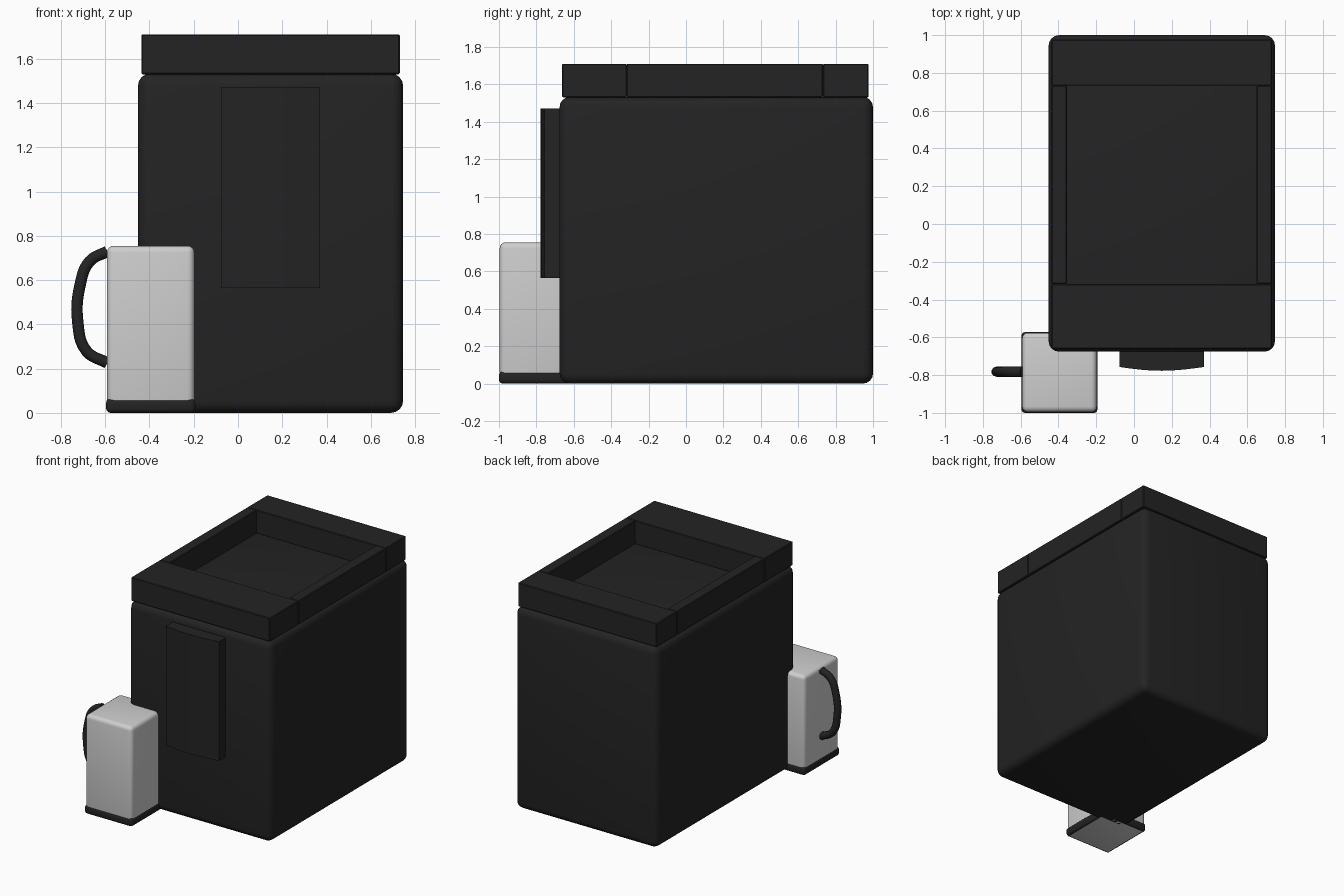
import bpy, bmesh, math
from mathutils import Vector

cube = bpy.data.objects.get("Cube")
if cube:
    bpy.data.objects.remove(cube, do_unlink=True)


def material(name, value):
    m = bpy.data.materials.new(name)
    m.use_nodes = True
    col = (value, value, value, 1)
    m.diffuse_color = col
    b = m.node_tree.nodes["Principled BSDF"]
    b.inputs["Base Color"].default_value = col
    b.inputs["Roughness"].default_value = 0.6
    return m


dark = material("charcoal plastic", 0.017)
light = material("pale grey", 0.62)


def finish(name, bm, mats, smooth=True):
    bmesh.ops.recalc_face_normals(bm, faces=bm.faces)
    mesh = bpy.data.meshes.new(name)
    bm.to_mesh(mesh)
    bm.free()
    ob = bpy.data.objects.new(name, mesh)
    bpy.context.collection.objects.link(ob)
    for m in mats:
        mesh.materials.append(m)
    if smooth:
        bpy.ops.object.select_all(action="DESELECT")
        ob.select_set(True)
        bpy.context.view_layer.objects.active = ob
        bpy.ops.object.shade_smooth_by_angle(angle=math.radians(35))
    return ob


def box(name, lo, hi, bevel, segments, mats, bottom=0):
    """Rounded box between two corners; bottom is the material slot underneath."""
    lo, hi = Vector(lo), Vector(hi)
    bm = bmesh.new()
    bmesh.ops.create_cube(bm, size=1)
    bmesh.ops.scale(bm, vec=hi - lo, verts=bm.verts)
    bmesh.ops.translate(bm, vec=(lo + hi) / 2, verts=bm.verts)
    bmesh.ops.bevel(bm, geom=bm.edges[:], offset=bevel, segments=segments,
                    profile=0.5, affect="EDGES")
    bm.normal_update()
    for f in bm.faces:
        if f.normal.z < -0.99:
            f.material_index = bottom
    return finish(name, bm, mats)


# Main housing
box("body", (-0.452, -0.676, 0), (0.746, 1.0, 1.533), 0.055, 4, [dark])

# Raised rim on top: two wide bars and two thin rails around a tray
Z0, Z1 = 1.53, 1.71
box("rim_front_bar", (-0.437, -0.662, Z0), (0.731, -0.317, Z1), 0.005, 1, [dark])
box("rim_back_bar", (-0.437, 0.732, Z0), (0.731, 0.976, Z1), 0.005, 1, [dark])
for side, x0, x1 in (("right", -0.437, -0.355), ("left", 0.648, 0.731)):
    box(f"rim_{side}_rail", (x0, -0.317, Z0), (x1, 0.732, Z1), 0.005, 1, [dark])

# Front panel with a gently bowed face
bm = bmesh.new()
steps = 8
x0, x1 = -0.077, 0.37
profile = [(x1, -0.65), (x0, -0.65)]
for i in range(steps + 1):
    t = i / steps
    profile.append((x0 + (x1 - x0) * t, -0.757 - 0.02 * math.sin(math.pi * t)))
face = bm.faces.new([bm.verts.new((x, y, 0.565)) for x, y in profile])
ext = bmesh.ops.extrude_face_region(bm, geom=[face])
bmesh.ops.translate(bm, vec=(0, 0, 0.907),
                    verts=[v for v in ext["geom"] if isinstance(v, bmesh.types.BMVert)])
finish("front_panel", bm, [dark])

# Jug and its dark foot, pale underneath
box("jug", (-0.592, -0.996, 0.03), (-0.197, -0.576, 0.755), 0.03, 4, [light])
box("jug_foot", (-0.596, -1.0, 0), (-0.193, -0.572, 0.065), 0.02, 3, [dark, light], 1)

# Jug handle: round tube along a smooth path
curve = bpy.data.curves.new("jug_handle", "CURVE")
curve.dimensions = "3D"
curve.bevel_depth = 0.027
curve.bevel_resolution = 3
curve.resolution_u = 6
curve.use_fill_caps = True
path = [(-0.59, 0.73), (-0.67, 0.685), (-0.713, 0.58),
        (-0.724, 0.41), (-0.685, 0.28), (-0.59, 0.225)]
spline = curve.splines.new("BEZIER")
spline.bezier_points.add(len(path) - 1)
for p, (x, z) in zip(spline.bezier_points, path):
    p.co = (x, -0.782, z)
    p.handle_left_type = p.handle_right_type = "AUTO"
curve.materials.append(dark)
handle = bpy.data.objects.new("jug_handle", curve)
bpy.context.collection.objects.link(handle)
bpy.ops.object.select_all(action="DESELECT")
handle.select_set(True)
bpy.context.view_layer.objects.active = handle
bpy.ops.object.convert(target="MESH")
bpy.ops.object.shade_smooth_by_angle(angle=math.radians(50))
